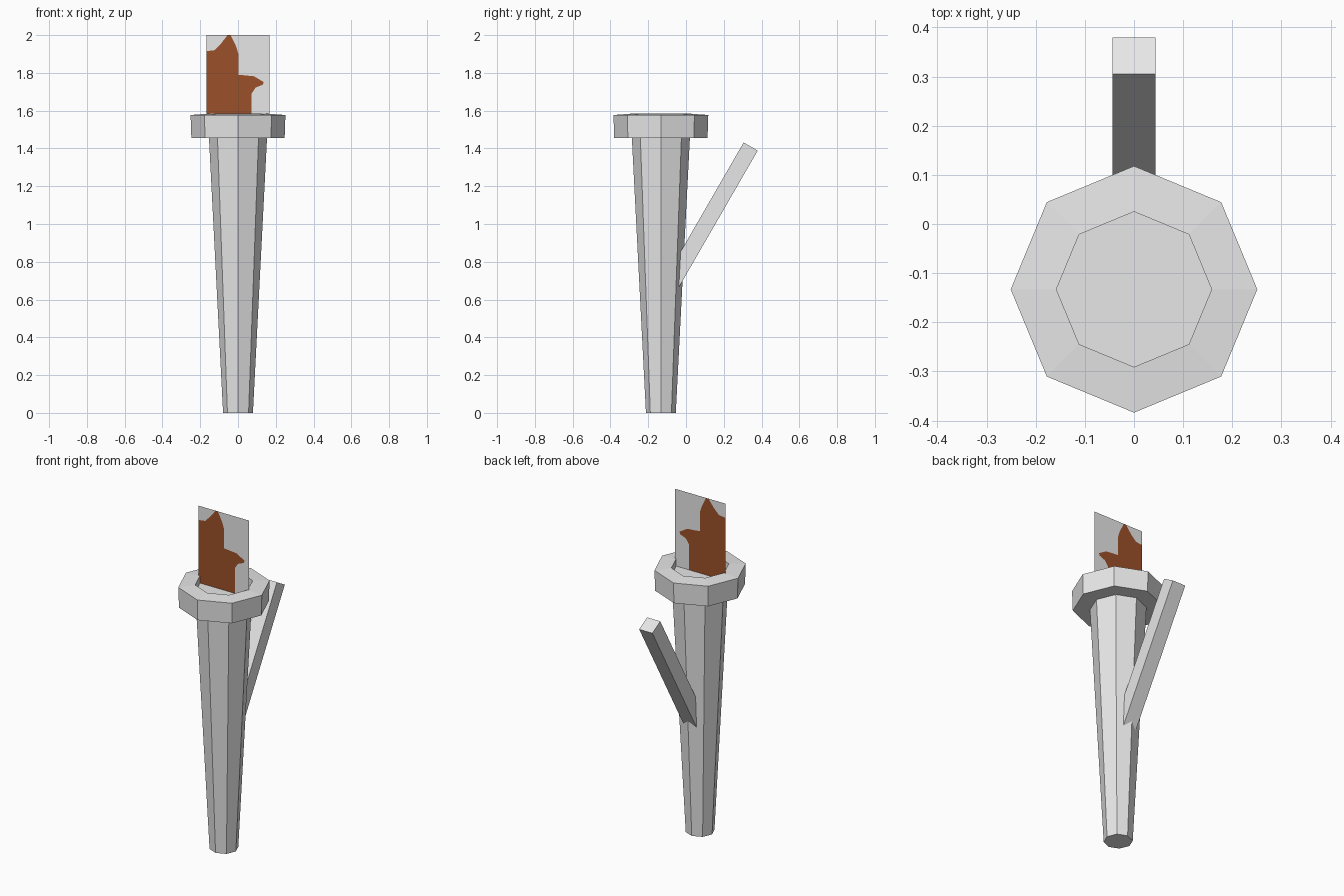
import bpy, bmesh, math
from mathutils import Matrix, Vector

if "Cube" in bpy.data.objects:
    bpy.data.objects.remove(bpy.data.objects["Cube"])

CY = -0.133   # depth of the torch axis
SIDES = 8
FLOOR = 1.54  # bottom of the shallow cup


def material(name, rgb):
    m = bpy.data.materials.new(name)
    m.diffuse_color = (*rgb, 1)
    m.use_nodes = True
    m.node_tree.nodes["Principled BSDF"].inputs["Base Color"].default_value = m.diffuse_color
    return m


grey = material("plain grey", (0.8, 0.8, 0.8))
rust = material("flame brown", (0.33, 0.08, 0.022))


def finish(name, bm, *mats):
    me = bpy.data.meshes.new(name)
    bm.to_mesh(me)
    bm.free()
    for m in mats:
        me.materials.append(m)
    ob = bpy.data.objects.new(name, me)
    bpy.context.collection.objects.link(ob)
    return ob


def lathe(name, profile, closed):
    """Eight-sided turned part; an open profile gets end caps."""
    bm = bmesh.new()
    rings = [[bm.verts.new((r * math.cos(i * math.tau / SIDES),
                            CY + r * math.sin(i * math.tau / SIDES), z))
              for i in range(SIDES)] for r, z in profile]
    pairs = list(zip(rings, rings[1:]))
    if closed:
        pairs.append((rings[-1], rings[0]))
    else:
        bm.faces.new(rings[0])
        bm.faces.new(rings[-1])
    for a, b in pairs:
        for i in range(SIDES):
            j = (i + 1) % SIDES
            bm.faces.new((a[i], a[j], b[j], b[i]))
    bmesh.ops.recalc_face_normals(bm, faces=bm.faces)
    return finish(name, bm, grey)


# Tapered shaft and collar around its top
lathe("shaft", [(0.079, 0), (0.158, FLOOR)], False)
lathe("collar", [(0.152, 1.455), (0.247, 1.455), (0.251, 1.577), (0.158, 1.584),
                 (0.158, FLOOR)], True)

# Slanted wall bracket, its lower end buried in the shaft
bm = bmesh.new()
length, tilt = 0.885, math.radians(30)
axis = Vector((0, math.sin(tilt), math.cos(tilt)))
centre = Vector((0, 0.3425, 1.41)) - axis * length / 2
bmesh.ops.create_cube(bm, size=1, matrix=Matrix.Translation(centre)
                      @ Matrix.Rotation(-tilt, 4, 'X')
                      @ Matrix.Diagonal((0.087, 0.086, length, 1)))
finish("wall_bracket", bm, grey)

# Flat upright flame card, cut along the flame outline
W, TOP = 0.167, 2.0
left_edge = [(-W, 1.915), (-0.125, 1.92), (-0.09, 1.955), (-0.055, TOP)]
right_edge = [(-0.04, TOP), (-0.01, 1.94), (0.002, 1.9), (0.002, 1.79), (0.085, 1.782),
              (0.135, 1.752), (0.133, 1.738), (0.093, 1.722), (0.072, 1.69),
              (0.072, FLOOR)]
bm = bmesh.new()
for outline, index in ((left_edge + right_edge + [(-W, FLOOR)], 1),
                       (left_edge + [(-W, TOP)], 0),
                       (right_edge + [(W, FLOOR), (W, TOP)], 0)):
    f = bm.faces.new([bm.verts.new((x, CY, z)) for x, z in outline])
    f.material_index = index
    f.normal_update()
    if f.normal.y > 0:
        f.normal_flip()
bmesh.ops.remove_doubles(bm, verts=bm.verts, dist=0.0001)
bmesh.ops.triangulate(bm, faces=bm.faces)
finish("flame_card", bm, grey, rust)
